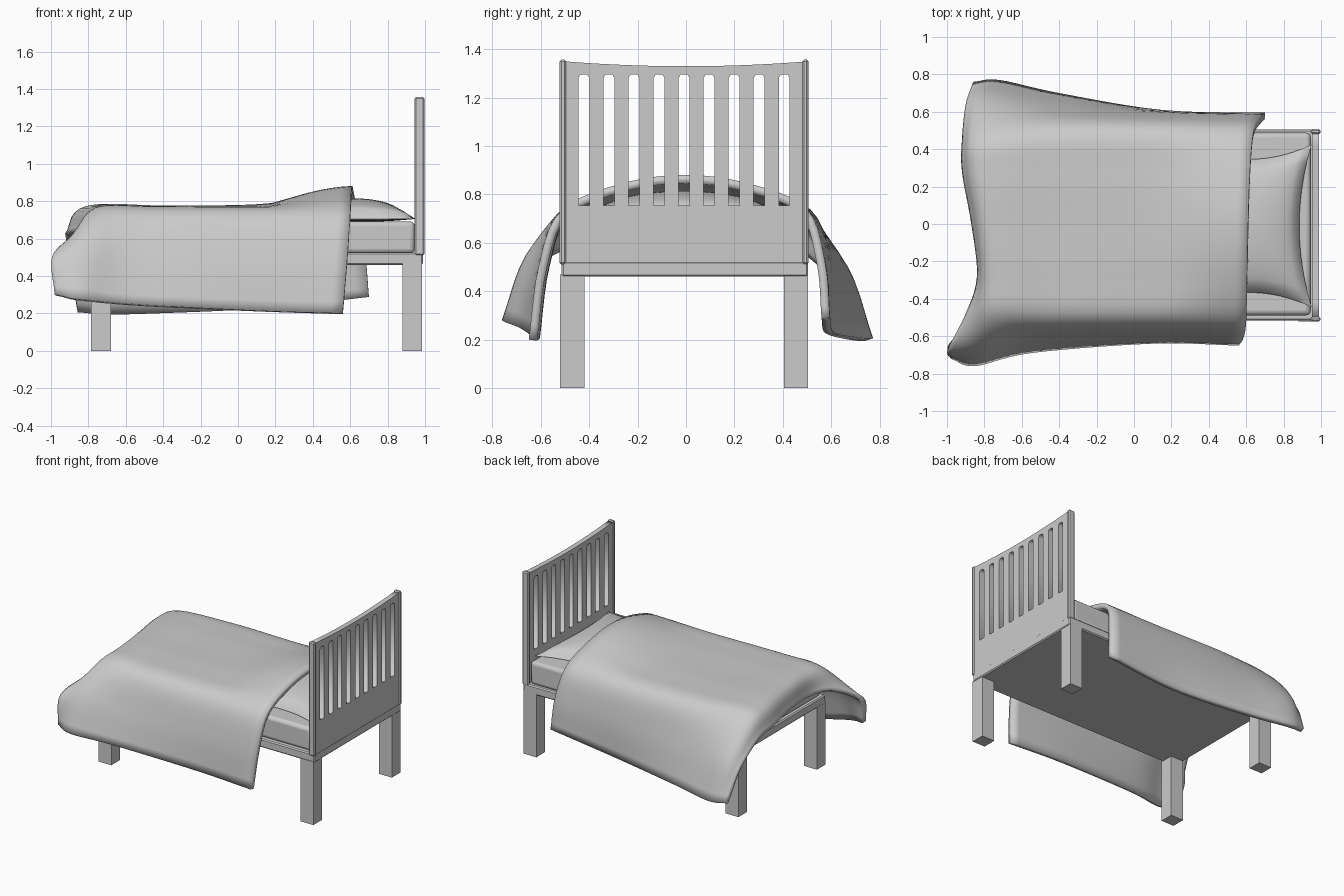
import bpy, bmesh, math
from mathutils import Vector

if "Cube" in bpy.data.objects:
    bpy.data.objects.remove(bpy.data.objects["Cube"])


def link(name, mesh):
    ob = bpy.data.objects.new(name, mesh)
    bpy.context.collection.objects.link(ob)
    return ob


def activate(ob):
    bpy.ops.object.select_all(action='DESELECT')
    ob.select_set(True)
    bpy.context.view_layer.objects.active = ob


def smooth(ob, angle=40):
    activate(ob)
    bpy.ops.object.shade_smooth_by_angle(angle=math.radians(angle))


def box(name, lo, hi, bevel=0.0, segments=1):
    lo, hi = Vector(lo), Vector(hi)
    bm = bmesh.new()
    bmesh.ops.create_cube(bm, size=1)
    for v in bm.verts:
        v.co = (lo + hi) / 2 + v.co * (hi - lo)
    me = bpy.data.meshes.new(name)
    bm.to_mesh(me)
    bm.free()
    ob = link(name, me)
    if bevel:
        m = ob.modifiers.new("bevel", 'BEVEL')
        m.width, m.segments = bevel, segments
    return ob


def grid(name, rows):
    n, k = len(rows), len(rows[0])
    faces = [(i * k + j, (i + 1) * k + j, (i + 1) * k + j + 1, i * k + j + 1)
             for i in range(n - 1) for j in range(k - 1)]
    me = bpy.data.meshes.new(name)
    me.from_pydata([p for r in rows for p in r], [], faces)
    return link(name, me)


def spline(points, steps):
    """Catmull-Rom curve passing through the points."""
    p = [Vector(q) for q in points]
    p = [2 * p[0] - p[1]] + p + [2 * p[-1] - p[-2]]
    out = []
    for i in range(1, len(p) - 2):
        a, b, c, d = p[i - 1:i + 3]
        for s in range(steps):
            t = s / steps
            out.append(0.5 * (2 * b + (c - a) * t + (2 * a - 5 * b + 4 * c - d) * t * t
                              + (3 * b - a - 3 * c + d) * t ** 3))
    return out + [p[-2]]


# Legs and base
for x0, x1, end in ((-0.785, -0.68, "foot"), (0.88, 0.985, "head")):
    for y0, y1, side in ((-0.52, -0.42, "front"), (0.405, 0.505, "back")):
        box(f"{end}_{side}_leg", (x0, y0, 0), (x1, y1, 0.47))
box("bed_base", (-0.79, -0.515, 0.46), (0.99, 0.505, 0.525), 0.008)

# Mattress
smooth(box("mattress", (-0.77, -0.488, 0.52), (0.945, 0.488, 0.692), 0.025, 3))

# Headboard: flat outline with nine slots
cu = bpy.data.curves.new("headboard", 'CURVE')
cu.dimensions, cu.fill_mode, cu.extrude = '2D', 'BOTH', 0.019


def outline(points):
    s = cu.splines.new('POLY')
    s.points.add(len(points) - 1)
    for q, (x, y) in zip(s.points, points):
        q.co = (x, y, 0, 1)
    s.use_cyclic_u = True


top = [(0.5 - i / 12, 1.33 + 0.08 * (0.5 - i / 12) ** 2) for i in range(13)]
outline([(-0.5, 0.51), (0.5, 0.51)] + top)
for i in range(9):
    c, w, b = (i - 4) * 0.1035 - 0.008, 0.0225, 0.008
    outline([(c - w, 0.755), (c + w, 0.755), (c + w, 1.29 - b), (c + w - b, 1.295),
             (c - w + b, 1.295), (c - w, 1.29 - b)])
head = link("headboard", cu)
head.rotation_euler = (math.pi / 2, 0, math.pi / 2)
head.location.x = 0.97
activate(head)
bpy.ops.object.convert(target='MESH')
for y0, y1, side in ((-0.522, -0.495, "front"), (0.48, 0.507, "back")):
    box(f"headboard_{side}_post", (0.945, y0, 0.51), (0.996, y1, 1.357), 0.008)

# Pillow: two puffed sheets with pinched edges
N = 20
for sign, part in ((1, "pillow_top"), (-1, "pillow_bottom")):
    rows = []
    for i in range(N + 1):
        u = -1 + 2 * i / N
        row = []
        for j in range(N + 1):
            v = sign * (-1 + 2 * j / N)
            x = 0.62 + 0.33 * u * (0.8 + 0.2 * v * v)
            y = -0.01 + 0.435 * v * (0.82 + 0.18 * u * u)
            puff = ((1 - u * u) * (1 - v * v)) ** 0.42
            row.append((x, y, 0.705 + (0.11 if sign > 0 else -0.015) * puff))
        rows.append(row)
    smooth(grid(part, rows), 60)

# Blanket: cross-sections from the foot edge to the head edge
sections = [
    [(-.98, -.72, .30), (-.995, -.67, .50), (-.90, -.48, .60), (-.84, -.28, .62), (-.87, 0, .64),
     (-.92, .28, .63), (-.92, .45, .60), (-.90, .64, .45), (-.86, .76, .22)],
    [(-.85, -.76, .28), (-.80, -.66, .55), (-.77, -.49, .74), (-.76, -.28, .77), (-.78, 0, .775),
     (-.82, .28, .77), (-.82, .47, .73), (-.78, .67, .50), (-.72, .77, .205)],
    [(-.55, -.69, .25), (-.52, -.62, .50), (-.45, -.51, .74), (-.40, -.28, .775), (-.40, 0, .775),
     (-.40, .28, .775), (-.40, .51, .74), (-.40, .62, .50), (-.40, .70, .21)],
    [(.10, -.64, .215), (.12, -.60, .50), (.15, -.51, .735), (.18, -.28, .78), (.18, 0, .79),
     (.18, .28, .78), (.15, .51, .735), (.15, .59, .50), (.15, .61, .23)],
    [(.56, -.65, .20), (.585, -.61, .50), (.60, -.52, .73), (.605, -.28, .84), (.61, 0, .88),
     (.62, .28, .84), (.64, .50, .74), (.68, .575, .52), (.70, .595, .29)],
]
across = [spline(s, 5) for s in sections]
rows = list(zip(*[spline(line, 7) for line in zip(*across)]))
# Swell over the pillow
for r in rows:
    for p in r:
        if 0.18 < p.x < 0.62 and abs(p.y) < 0.5:
            p.z += 0.022 * math.sin(math.pi * (p.x - 0.18) / 0.44) * (1 - (p.y / 0.5) ** 2)
blanket = grid("blanket", rows)
m = blanket.modifiers.new("thickness", 'SOLIDIFY')
m.thickness, m.offset = 0.035, -1
smooth(blanket, 60)
